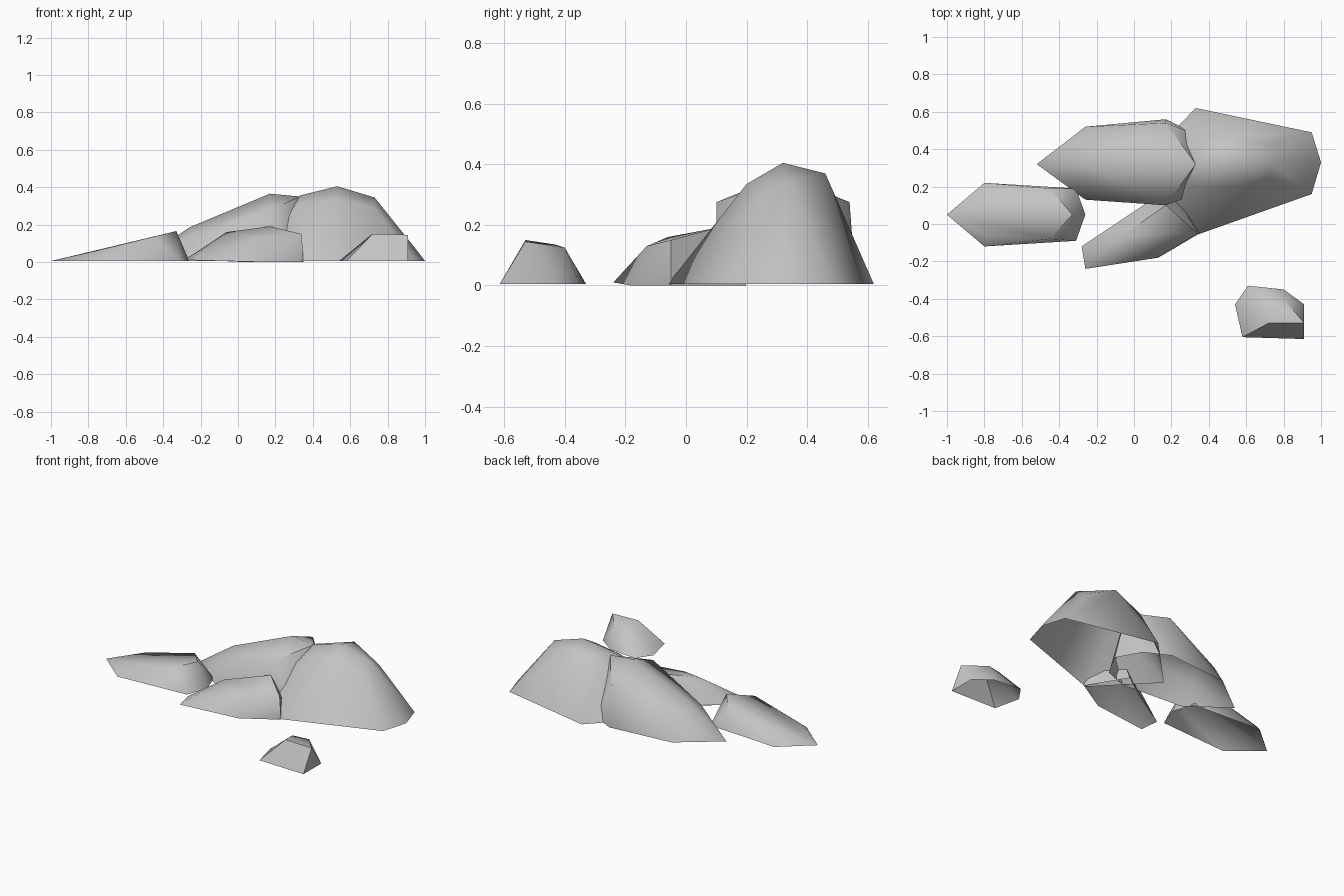
import bpy, bmesh, math

cube = bpy.data.objects.get("Cube")
if cube:
    bpy.data.objects.remove(cube, do_unlink=True)

stone = bpy.data.materials.new("grey_stone")
stone.use_nodes = True
GREY = (0.55, 0.55, 0.55, 1)
stone.diffuse_color = GREY
stone.node_tree.nodes["Principled BSDF"].inputs["Base Color"].default_value = GREY


def rock(name, points, lift=0.005):
    """Faceted boulder shell: convex hull of its corners, left open underneath."""
    bm = bmesh.new()
    for x, y, z in points:
        bm.verts.new((x, y, z + lift))
    hull = bmesh.ops.convex_hull(bm, input=bm.verts)
    inner = {g for g in hull["geom_interior"] if isinstance(g, bmesh.types.BMVert)}
    bmesh.ops.delete(bm, geom=list(inner), context="VERTS")
    bmesh.ops.recalc_face_normals(bm, faces=bm.faces)
    bm.normal_update()
    under = [f for f in bm.faces if f.normal.z < -0.9]
    bmesh.ops.delete(bm, geom=under, context="FACES")
    mesh = bpy.data.meshes.new(name)
    bm.to_mesh(mesh)
    bm.free()
    mesh.materials.append(stone)
    obj = bpy.data.objects.new(name, mesh)
    bpy.context.collection.objects.link(obj)
    bpy.ops.object.select_all(action="DESELECT")
    obj.select_set(True)
    bpy.context.view_layer.objects.active = obj
    bpy.ops.object.shade_smooth_by_angle(angle=math.radians(50))
    return obj


def section(x, *profile):
    """Cross-section of (y, z) corners at one x position."""
    return [(x, y, z) for y, z in profile]


# Low wedge with a blunt inner end
rock("right_wedge_rock",
     section(-1, (.05, 0))
     + section(-.8, (-.12, 0), (-.06, .045), (.18, .045), (.22, 0))
     + section(-.45, (-.08, .13), (.19, .13))
     + section(-.33, (.05, .16))
     + section(-.31, (-.09, 0), (.19, 0))
     + section(-.26, (.05, 0)))

# Long ridge rising into the mound
rock("back_ridge_rock",
     section(-.52, (.32, 0))
     + section(-.26, (.13, 0), (.21, .13), (.32, .18), (.44, .13), (.52, 0))
     + section(.17, (.1, 0), (.1, .27), (.32, .36), (.54, .27), (.56, 0))
     + section(.33, (.16, 0), (.32, .345), (.48, 0))
     + section(.42, (.32, 0)))

# Tall mound, its pointed end buried in the ridge
rock("tall_mound_rock",
     section(0, (.28, 0))
     + section(.33, (-.06, 0), (.2, .3), (.32, .35), (.45, .28), (.62, 0))
     + section(.53, (.2, .33), (.32, .4), (.46, .365))
     + section(.73, (.23, .28), (.33, .34), (.43, .28))
     + section(.95, (.16, 0), (.33, .065), (.49, 0))
     + section(1, (.33, 0)))

# Slanted boulder leaning on the front
rock("front_rock",
     [(-.28, -.12, .015), (-.26, -.24, .01), (.13, -.18, 0), (.35, -.05, 0),
      (.2, .2, 0), (.02, .07, 0), (-.06, -.06, .16), (.17, .1, .19),
      (.34, -.05, .15), (.1, -.13, .13)], lift=0)

# Small separate stone
rock("small_rock",
     [(.54, -.43, 0), (.61, -.33, 0), (.8, -.35, 0), (.91, -.43, 0),
      (.91, -.615, 0), (.58, -.605, 0), (.72, -.53, .145), (.91, -.53, .14),
      (.8, -.4, .12), (.7, -.43, .13)])
